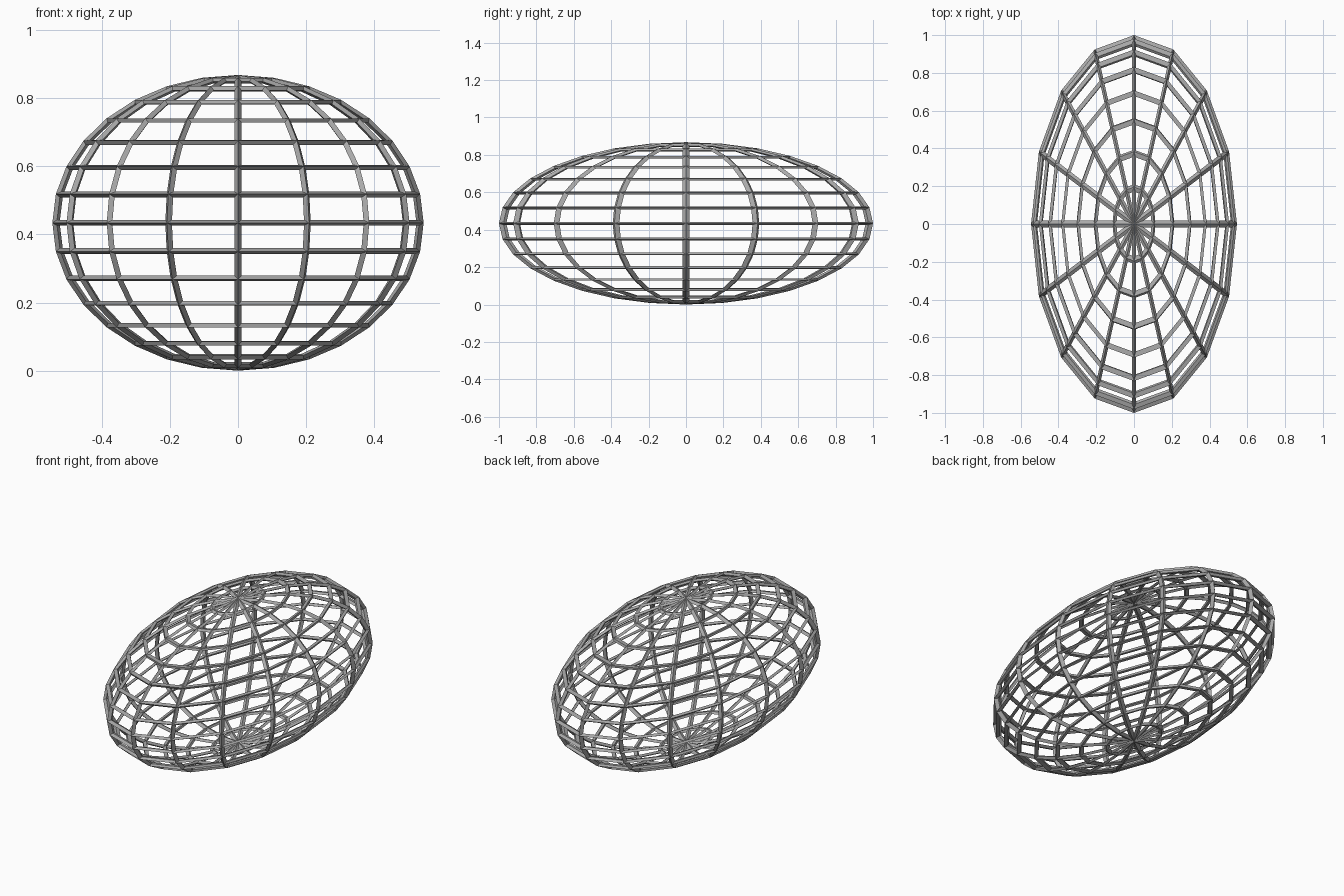
import bpy
import bmesh
from mathutils import Matrix

cube = bpy.data.objects.get("Cube")
if cube:
    bpy.data.objects.remove(cube, do_unlink=True)

HALF_SIZE = (0.545, 1.0, 0.434)
STRUT = 0.04

# Plain grey material
grey = bpy.data.materials.new("grey")
grey.use_nodes = True
colour = (0.4, 0.4, 0.4, 1)
grey.diffuse_color = colour
grey.node_tree.nodes["Principled BSDF"].inputs["Base Color"].default_value = colour

# Latitude and longitude sphere
mesh = bpy.data.meshes.new("ellipsoid_cage")
bm = bmesh.new()
bmesh.ops.create_uvsphere(bm, u_segments=16, v_segments=16, radius=1)
bm.to_mesh(mesh)
bm.free()
mesh.materials.append(grey)
cage = bpy.data.objects.new("ellipsoid_cage", mesh)
bpy.context.collection.objects.link(cage)

# Turn its edges into diamond-section struts
wire = cage.modifiers.new("struts", 'WIREFRAME')
wire.thickness = STRUT
wire.offset = 0
wire.use_even_offset = True
wire.use_replace = True
bpy.context.view_layer.objects.active = cage
cage.select_set(True)
bpy.ops.object.modifier_apply(modifier=wire.name)

# Stretch the cage to its ellipsoid size and stand it on the floor
for axis in range(3):
    reach = max(abs(v.co[axis]) for v in mesh.vertices)
    for v in mesh.vertices:
        v.co[axis] *= HALF_SIZE[axis] / reach
mesh.transform(Matrix.Translation((0, 0, HALF_SIZE[2])))
for face in mesh.polygons:
    face.use_smooth = False
